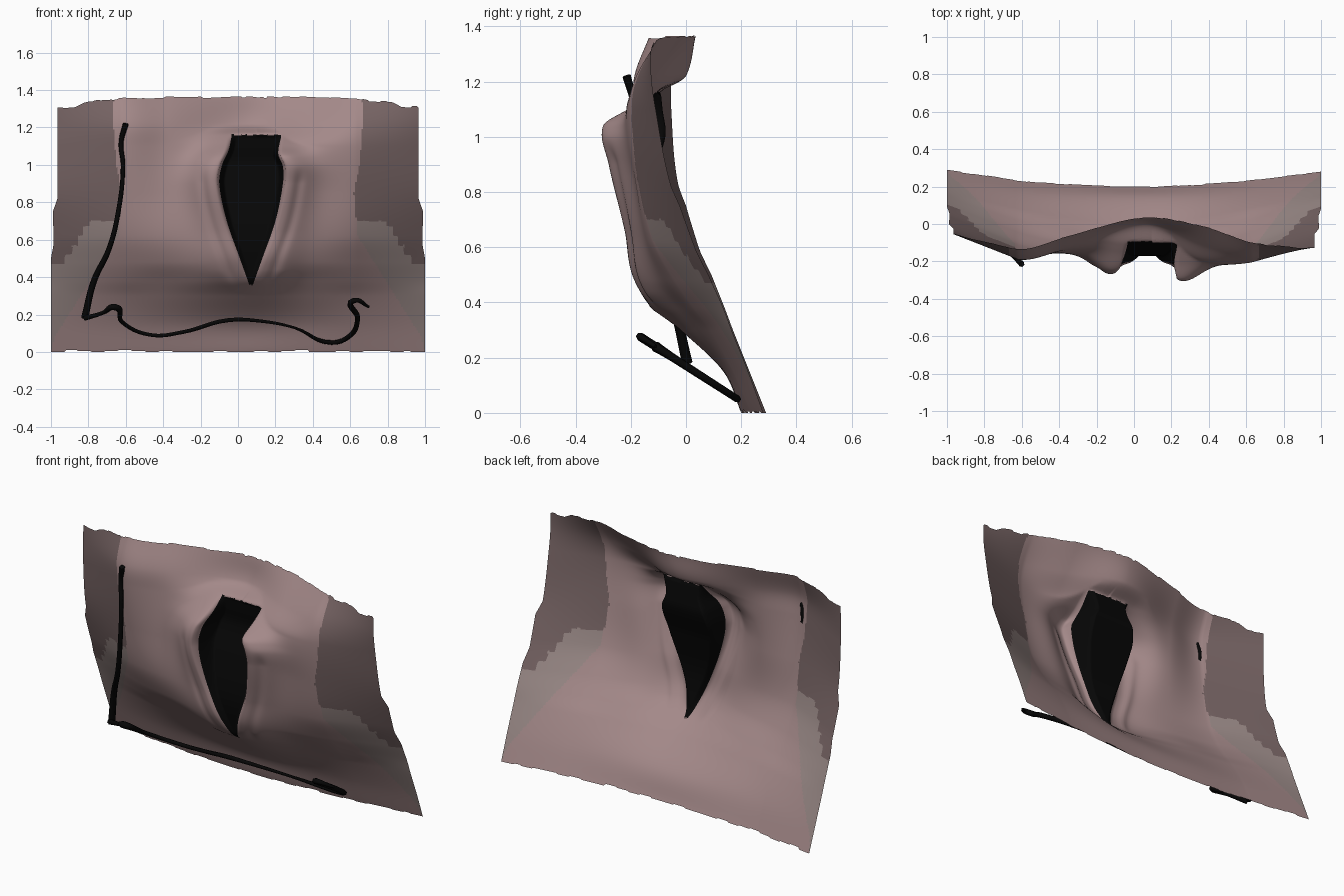
import bpy, bmesh, math, random
from mathutils import Vector

if "Cube" in bpy.data.objects:
    bpy.data.objects.remove(bpy.data.objects["Cube"])

random.seed(4)


def material(name, rgb):
    m = bpy.data.materials.new(name)
    m.diffuse_color = (*rgb, 1)
    m.use_nodes = True
    m.node_tree.nodes["Principled BSDF"].inputs["Base Color"].default_value = m.diffuse_color
    return m


PINK = material("pink", (0.37, 0.25, 0.25))
PALE = material("pale", (0.32, 0.25, 0.24))
DARK = material("dark_pink", (0.18, 0.125, 0.125))
BLACK = material("black", (0.002, 0.002, 0.002))


def lerp(pts, t):
    # piecewise linear profile
    if t <= pts[0][0]:
        return pts[0][1]
    for (a, p), (b, q) in zip(pts, pts[1:]):
        if t <= b:
            return p + (q - p) * (t - a) / (b - a)
    return pts[-1][1]


def smooth(xs, ys, t):
    # cubic interpolation with finite-difference slopes
    n = len(xs)
    t = min(max(t, xs[0]), xs[-1])
    i = max(k for k in range(n - 1) if xs[k] <= t)

    def slope(k):
        a, b = max(k - 1, 0), min(k + 1, n - 1)
        return (ys[b] - ys[a]) / (xs[b] - xs[a])
    h = xs[i + 1] - xs[i]
    s = (t - xs[i]) / h
    return ((2 * s**3 - 3 * s**2 + 1) * ys[i] + (s**3 - 2 * s**2 + s) * h * slope(i)
            + (3 * s**2 - 2 * s**3) * ys[i + 1] + (s**3 - s**2) * h * slope(i + 1))


def curve(pts, t):
    return smooth([p[0] for p in pts], [p[1] for p in pts], t)


def step(s):
    s = min(max(s, 0), 1)
    return s * s * (3 - 2 * s)


# Depth of the sheet at a coarse set of columns and heights
COLS = [-1, -.62, -.38, 0.05, .38, .63, 1]
ROWS = [0, .15, .3, .38, .48, .62, .85, 1.1, 1.22, 1.37]
DEPTH = [
    [.29, .235, .215, .20, .215, .235, .28],
    [.23, .17, .15, .135, .15, .17, .225],
    [.17, .08, .04, -.02, .04, .085, .165],
    [.14, .02, -.025, -.12, -.025, .025, .135],
    [.10, -.045, -.10, -.18, -.10, -.045, .09],
    [.045, -.11, -.15, -.185, -.15, -.12, .03],
    [-.02, -.155, -.155, -.16, -.18, -.175, -.05],
    [-.04, -.185, -.145, -.10, -.205, -.205, -.10],
    [-.04, -.185, -.13, 0, -.12, -.18, -.12],
    [-.04, -.13, -.07, .035, -.01, -.09, -.13],
]

# Left and right borders of the opening, its floor and the rim front
LEFT = [(.36, .06), (.5, .01), (.7, -.06), (.9, -.10), (1.0, -.085), (1.08, -.05), (1.15, -.035)]
RIGHT = [(.36, .08), (.5, .13), (.7, .20), (.9, .24), (.99, .24), (1.06, .215), (1.15, .23)]
FLOOR = [(.36, -.13), (.6, -.17), (.83, -.13), (1.0, -.075), (1.1, -.085), (1.15, -.09)]
RIM_L = [(.36, -.12), (.5, -.195), (.65, -.22), (.9, -.265), (1.03, -.25), (1.12, -.15), (1.2, -.05)]
RIM_R = [(.36, -.12), (.5, -.195), (.65, -.22), (.9, -.28), (1.04, -.30), (1.1, -.21), (1.2, -.05)]
Z0, Z1 = .36, 1.15


def depth(x, z):
    rows = [smooth(ROWS, [r[c] for r in DEPTH], z) for c in range(len(COLS))]
    if abs(x) > .63:
        base = lerp(list(zip(COLS, rows)), x)      # flat outer panels
    else:
        base = smooth(COLS, rows, x)
    fade = step((z - .34) / .1) * step((1.22 - z) / .06)
    if fade <= 0:
        return base
    l, r = curve(LEFT, z), curve(RIGHT, z)
    mid = (l + r) / 2
    d, rim = (l - x, curve(RIM_L, z)) if x < mid else (x - r, curve(RIM_R, z))
    # lip beside the opening, with a small groove behind it
    fall = math.exp(-(max(d - .03, 0) / .13) ** 2)
    groove = .012 * math.exp(-((d - .085) / .025) ** 2) * step((1.0 - z) / .1)
    raised = base + fade * (min(0, rim - base) * fall + groove)
    if d < .015 and Z0 < z < Z1 + .02:
        # steep drop from the rim into the pocket
        s = step((.015 - d) / .045) * min(1, (Z1 + .02 - z) / .02) * min(1, (z - Z0) / .05)
        return raised * (1 - s) + curve(FLOOR, z) * s
    return raised


# Skin sheet: one thin curved surface with uneven cut edges;
# its columns bend so that the opening's borders follow them
NX, NZ = 220, 170
UL, UR = -.2, .3
HALF = [(0, 1.0), (.5, 1.0), (.58, .985), (.75, .99), (.82, .965), (1.4, .965)]
TOP = [(0, 1.365), (.62, 1.36), (.7, 1.345), (.84, 1.34), (.9, 1.31), (1, 1.31)]
top_cut = [random.uniform(-.006, .004) for _ in range(NX // 4 + 2)]
low_cut = [random.choice((0, 0, .005, .01)) for _ in range(NX // 8 + 2)]


def warp(u, z):
    k = step(z / Z0)
    zc = min(max(z, Z0), Z1)
    l = UL + (curve(LEFT, zc) - UL) * k
    r = UR + (curve(RIGHT, zc) - UR) * k
    if abs(u) > .63:       # only the outer panels follow the cut sides
        return math.copysign(.63 + (abs(u) - .63) * (lerp(HALF, z) - .63) / .37, u)
    return lerp([(-.63, -.63), (UL, l), (UR, r), (.63, .63)], u)


bm = bmesh.new()
grid = []
for j in range(NZ + 1):
    row = []
    for i in range(NX + 1):
        u, v = -1 + 2 * i / NX, j / NZ
        z0 = low_cut[i // 8] if 8 < i < NX - 8 else 0
        z = z0 + (lerp(TOP, abs(u)) + top_cut[i // 4] * v - z0) * v
        x = warp(u, z)
        row.append(bm.verts.new((x, depth(x, z), z)))
    grid.append(row)
SEAM = [(0, 1.0), (.08, .98), (.62, .64), (.85, .62), (1.0, .65), (1.26, .67), (1.4, .66)]
for j in range(NZ):
    for i in range(NX):
        f = bm.faces.new((grid[j][i], grid[j][i + 1], grid[j + 1][i + 1], grid[j + 1][i]))
        f.smooth = True
        c = f.calc_center_median()
        ax = abs(c.x)
        if Z0 < c.z < Z1 + .01 and UL < -1 + (2 * i + 1) / NX < UR:
            f.material_index = 3
        elif ax > lerp(SEAM, c.z):
            patch = .62 + .05 * math.floor(3 * math.sin(ax * 11))
            f.material_index = 2 if c.z > min(patch, .7) else 1
mesh = bpy.data.meshes.new("skin_sheet")
bm.to_mesh(mesh)
bm.free()
for m in (PINK, PALE, DARK, BLACK):
    mesh.materials.append(m)
bpy.context.collection.objects.link(bpy.data.objects.new("skin_sheet", mesh))


def strip(name, points, radii, thickness):
    # Thin dark cord through the given points
    cu = bpy.data.curves.new(name, 'CURVE')
    cu.dimensions = '3D'
    cu.bevel_depth = thickness
    cu.bevel_resolution = 1
    cu.use_fill_caps = True
    sp = cu.splines.new('BEZIER')
    sp.bezier_points.add(len(points) - 1)
    for bp, p, r in zip(sp.bezier_points, points, radii):
        bp.co = Vector(p)
        bp.radius = r
        bp.handle_left_type = bp.handle_right_type = 'AUTO'
    sp.resolution_u = 6
    cu.materials.append(BLACK)
    bpy.context.collection.objects.link(bpy.data.objects.new(name, cu))


# Side strip lies in one slanted plane
side = [(-.60, 1.22), (-.625, 1.12), (-.615, 1.0), (-.64, .75), (-.69, .55), (-.77, .38), (-.82, .18)]
strip("side_strip", [(x, -.815 - x, z) for x, z in side], [1.2, 1, .9, 1, 1.1, 1.3, 1.5], .013)

# Lower strip lies in one sloping plane and hangs in front of the sheet
low = [(-.82, .18), (-.72, .21), (-.66, .24), (-.62, .16), (-.46, .09), (-.3, .105), (-.05, .17),
       (.12, .165), (.3, .13), (.5, .05), (.59, .08), (.64, .18), (.62, .275), (.70, .24)]
strip("lower_strip", [(x, -.18 + (.285 - z) * 1.56, z) for x, z in low],
      [1.2, .9, 1.6, .9, .9, .9, 1, .8, .6, 1.1, 1.1, 1.2, 1.3, .6], .012)
